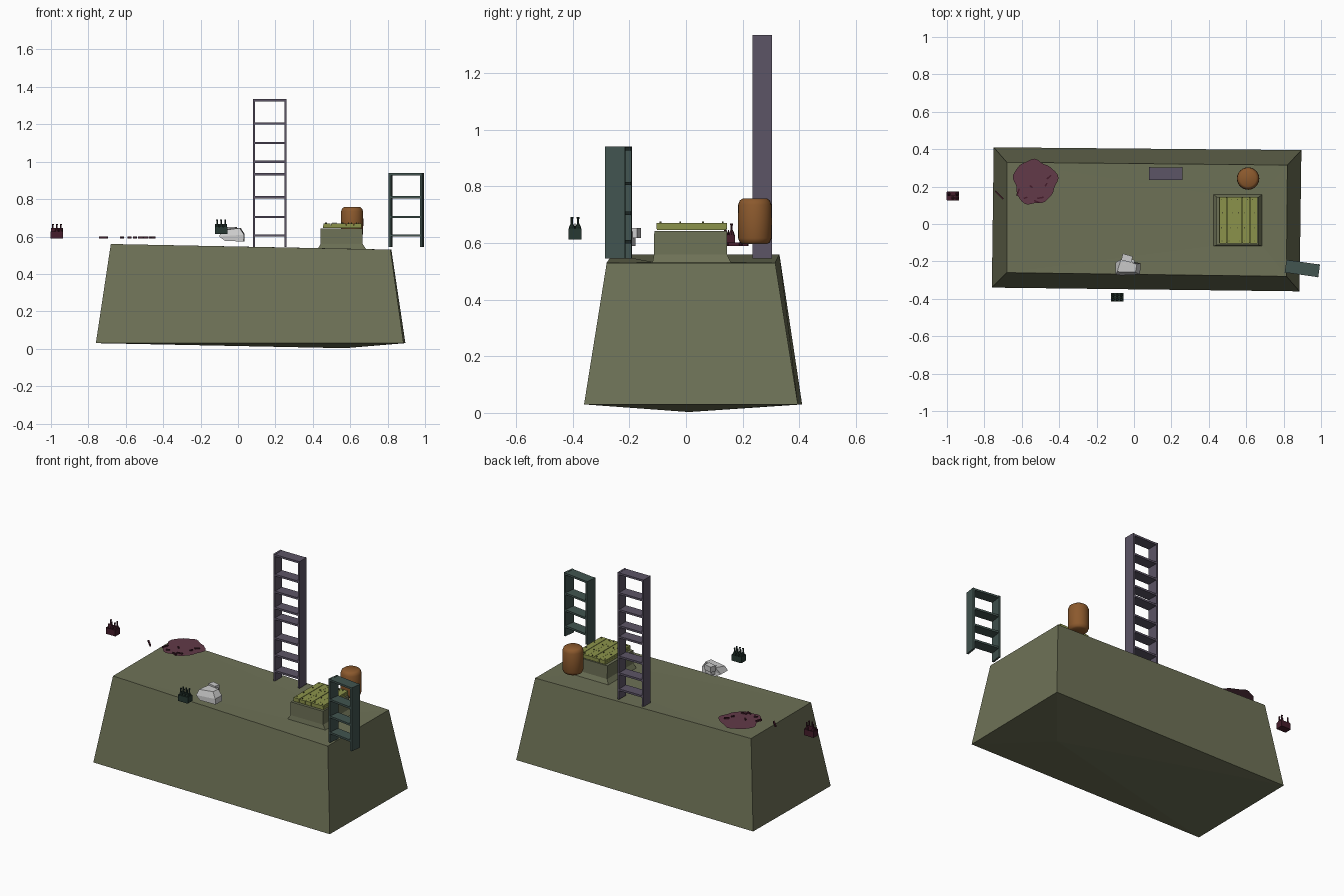
import bpy, bmesh, math, random
from mathutils import Matrix, Vector

if "Cube" in bpy.data.objects:
    bpy.data.objects.remove(bpy.data.objects["Cube"])

random.seed(4)


def colour(name, rgb):
    m = bpy.data.materials.new(name)
    m.diffuse_color = (*rgb, 1)
    m.use_nodes = True
    m.node_tree.nodes["Principled BSDF"].inputs["Base Color"].default_value = m.diffuse_color
    return m


OLIVE = colour("olive", (.156, .168, .095))
YELLOW = colour("yellow", (.26, .29, .07))
NAIL = colour("nail_dark", (.08, .08, .03))
PURPLE = colour("purple", (.107, .089, .133))
TEAL = colour("teal", (.054, .089, .08))
BROWN = colour("brown", (.26, .10, .026))
MAROON = colour("maroon", (.122, .042, .065))
DARK_RED = colour("dark_red", (.06, .012, .024))
DARK_GREEN = colour("dark_green", (.02, .04, .032))


def finish(name, bm, mat=None, fix=True):
    if fix:
        bmesh.ops.recalc_face_normals(bm, faces=bm.faces[:])
    me = bpy.data.meshes.new(name)
    bm.to_mesh(me)
    bm.free()
    ob = bpy.data.objects.new(name, me)
    bpy.context.collection.objects.link(ob)
    if mat:
        me.materials.append(mat)
    return ob


def add_box(bm, lo, hi, rot=0):
    lo, hi = Vector(lo), Vector(hi)
    m = (Matrix.Translation((lo + hi) / 2) @ Matrix.Rotation(rot, 4, 'Z')
         @ Matrix.Diagonal((*(hi - lo), 1)))
    bmesh.ops.create_cube(bm, size=1, matrix=m)


def ring(bm, pts):
    return [bm.verts.new(p) for p in pts]


def bridge(bm, a, b):
    n = len(a)
    for i in range(n):
        bm.faces.new((a[i], a[(i + 1) % n], b[(i + 1) % n], b[i]))


def lathe(bm, profile, centre, sides):
    rings = [ring(bm, [(centre[0] + r * math.cos(i * math.tau / sides),
                        centre[1] + r * math.sin(i * math.tau / sides), z)
                       for i in range(sides)]) for r, z in profile]
    for a, b in zip(rings, rings[1:]):
        bridge(bm, a, b)
    bm.faces.new(rings[0])
    bm.faces.new(rings[-1])


def rect(x0, x1, y0, y1, z):
    return [(x0, y0, z), (x1, y0, z), (x1, y1, z), (x0, y1, z)]


# tapered mound with the raised pedestal growing out of its top
bm = bmesh.new()
loops = [
    [(-.76, -.34, .03), (.885, -.36, .03), (.895, .395, .03), (-.75, .41, .03)],
    [(-.68, -.26, .56), (.815, -.28, .53), (.82, .315, .53), (-.68, .33, .56)],
    rect(.425, .685, -.118, .158, .533),
    rect(.442, .667, -.113, .145, .56),
    rect(.442, .665, -.112, .144, .642)]
loops = [ring(bm, l) for l in loops]
for a, b in zip(loops, loops[1:]):
    bridge(bm, a, b)
bm.faces.new(loops[-1])
low = bm.verts.new((.57, .01, .003))
for i in range(4):
    bm.faces.new((loops[0][i], loops[0][(i + 1) % 4], low))
finish("mound", bm, OLIVE)

# plank lid with nail heads
bm = bmesh.new()
add_box(bm, (.455, -.102, .646), (.660, .142, .66))
w = .205 / 5
for i in range(5):
    x = .455 + i * w
    add_box(bm, (x + .001, -.105, .65), (x + w - .001, .145, .671 - .001 * (i % 2)))
finish("plank_lid", bm, YELLOW)
bm = bmesh.new()
for i in range(5):
    for y in (-.09, -.02, .06, .13):
        x = .455 + (i + .5) * w + random.uniform(-.01, .01)
        add_box(bm, (x - .002, y - .003, .668), (x + .002, y + .003, .675))
finish("lid_nails", bm, NAIL)

# barrel
bm = bmesh.new()
lathe(bm, [(.043, .596), (.053, .602), (.059, .617), (.06, .676), (.059, .735),
           (.053, .750), (.043, .757)], (.61, .243), 24)
ob = finish("barrel", bm, BROWN)
bpy.context.view_layer.objects.active = ob
ob.select_set(True)
bpy.ops.object.shade_smooth_by_angle(angle=math.radians(40))


# open shelf units
def shelf_unit(name, loc, rot, mat):
    bm = bmesh.new()
    for s in (-1, 1):
        add_box(bm, (s * .0845 - .006, -.035, 0), (s * .0845 + .006, .035, .395))
    for z in (.06, .16, .265, .388):
        add_box(bm, (-.08, -.034, z - .006), (.08, .034, z + .006))
    ob = finish(name, bm, mat)
    ob.location = loc
    ob.rotation_euler.z = rot


shelf_unit("tall_shelf_lower", (.17, .269, .545), 0, PURPLE)
shelf_unit("tall_shelf_upper", (.17, .269, .94), 0, PURPLE)
shelf_unit("side_shelf", (.90, -.238, .545), math.radians(-8), TEAL)


# bottle carriers: open carton with dividers, handle and bottles
def bottle_carrier(name, c, mat, slots):
    x, y, z = c
    hx, hy, t = .032, .022, .0015
    bm = bmesh.new()
    add_box(bm, (x - hx, y - hy, z), (x + hx, y + hy, z + .002))
    for s in (-1, 1):
        add_box(bm, (x + s * hx - t, y - hy, z), (x + s * hx + t, y + hy, z + .038))
        add_box(bm, (x - hx, y + s * hy - t, z), (x + hx, y + s * hy + t, z + .038))
    add_box(bm, (x - hx, y - t, z), (x + hx, y + t, z + .055))
    for i, j in slots:
        px, py = x + (i - 1) * .0215, y + (j - .5) * .022
        lathe(bm, [(.0095, z + .002), (.0095, z + .044), (.004, z + .056),
                   (.004, z + .072), (.005, z + .073), (.005, z + .078)], (px, py), 8)
    finish(name, bm, mat)


bottle_carrier("green_bottle_carrier", (-.09, -.392, .613), DARK_GREEN,
               [(i, j) for i in range(3) for j in range(2)])
bottle_carrier("red_bottle_carrier", (-.968, .15, .59), DARK_RED,
               [(0, 1), (1, 0), (2, 1), (2, 0)])

# flat stain with an uneven outline
bm = bmesh.new()
n = 40
pts = []
for i in range(n):
    a = i * math.tau / n
    r = .115 + .006 * math.sin(3 * a + 1) + .006 * math.sin(5 * a) + .003 * math.sin(9 * a)
    pts.append((-.53 + r * math.cos(a), .225 + r * 1.03 * math.sin(a), .594))
bm.faces.new(ring(bm, pts))
finish("stain", bm, MAROON)

# loose scraps lying on and beside the stain
bm = bmesh.new()
scraps = [(-.62, .17, 70, .04), (-.58, .14, 20, .02), (-.55, .2, -40, .02),
          (-.50, .14, 10, .035), (-.47, .21, 60, .02), (-.455, .25, 40, .03),
          (-.52, .12, -20, .03), (-.72, .155, -45, .06)]
for x, y, a, l in scraps:
    add_box(bm, (x - l / 2, y - .004, .589), (x + l / 2, y + .004, .601), math.radians(a))
finish("scraps", bm, DARK_RED)

# broken grey lump with a small block behind
bm = bmesh.new()
low = ring(bm, [(-.07, -.275, .577), (.03, -.265, .573), (.035, -.21, .575), (-.06, -.2, .578)])
mid = ring(bm, [(-.10, -.27, .60), (.032, -.27, .61), (.036, -.21, .612), (-.098, -.205, .60)])
top = ring(bm, [(-.09, -.255, .632), (.008, -.258, .645), (.015, -.215, .646), (-.07, -.19, .64)])
bridge(bm, low, mid)
bridge(bm, mid, top)
bm.faces.new(low)
bm.faces.new(top)
finish("grey_lump", bm)
bm = bmesh.new()
add_box(bm, (-.065, -.20, .618), (-.01, -.165, .652), math.radians(-15))
add_box(bm, (-.055, -.225, .59), (.0, -.185, .64), math.radians(-15))
finish("grey_lump_block", bm)
